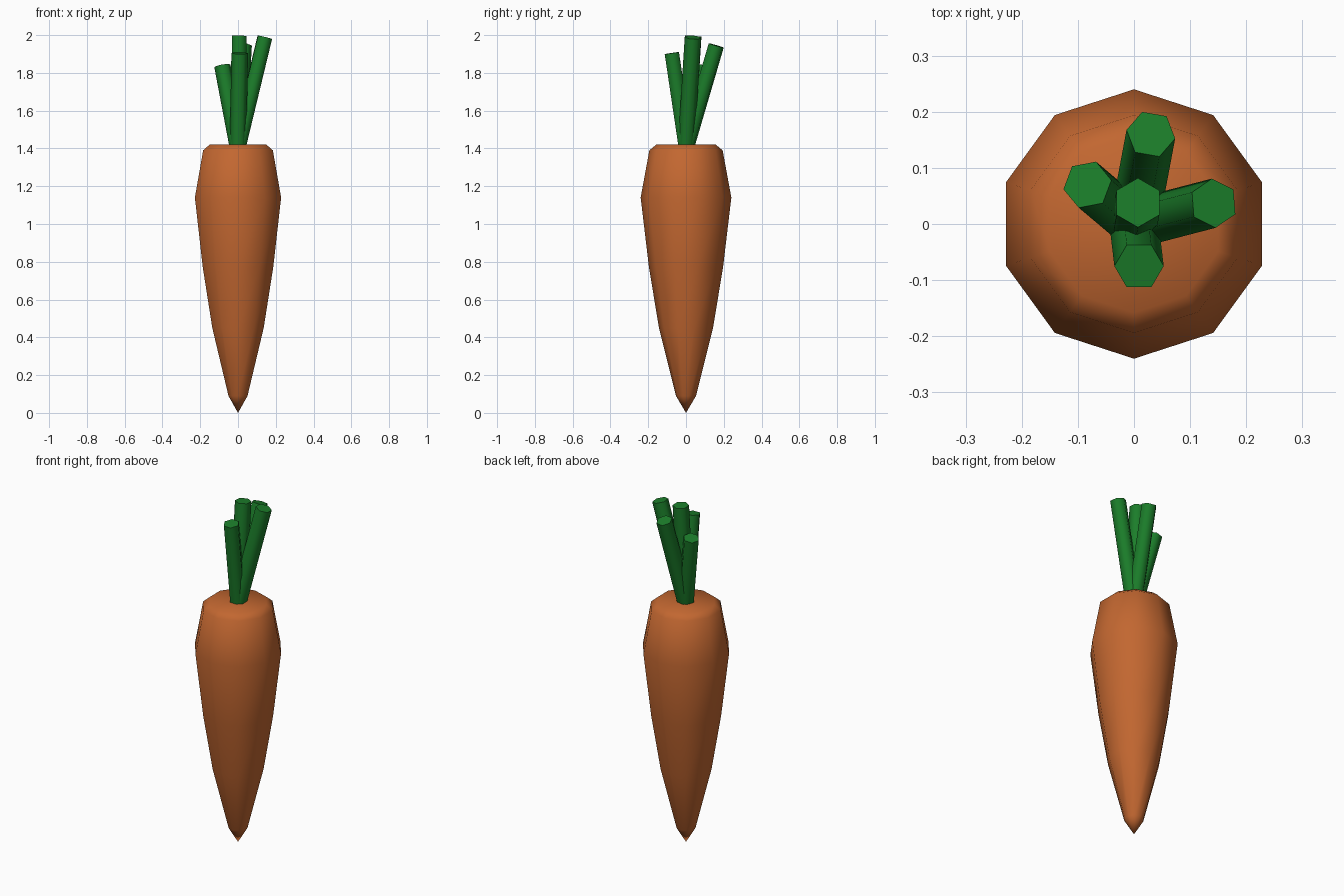
import bpy, bmesh, math
from mathutils import Vector

if "Cube" in bpy.data.objects:
    bpy.data.objects.remove(bpy.data.objects["Cube"])


def material(name, color):
    m = bpy.data.materials.new(name)
    m.diffuse_color = (*color, 1)
    m.use_nodes = True
    m.node_tree.nodes["Principled BSDF"].inputs["Base Color"].default_value = m.diffuse_color
    return m


def add_object(name, bm, mat, angle):
    bmesh.ops.recalc_face_normals(bm, faces=bm.faces)
    mesh = bpy.data.meshes.new(name)
    bm.to_mesh(mesh)
    bm.free()
    mesh.materials.append(mat)
    ob = bpy.data.objects.new(name, mesh)
    bpy.context.collection.objects.link(ob)
    bpy.ops.object.select_all(action='DESELECT')
    ob.select_set(True)
    bpy.context.view_layer.objects.active = ob
    bpy.ops.object.shade_smooth_by_angle(angle=math.radians(angle))
    return ob


orange = material("orange", (0.54, 0.135, 0.03))
green = material("green", (0.011, 0.205, 0.023))

# Root: ten-sided lathe of a (radius, height) profile, pointed tip, flat crown
SIDES = 10
profile = [(0.053, 0.09), (0.143, 0.45), (0.196, 0.77),
           (0.24, 1.14), (0.194, 1.39), (0.158, 1.42)]
bm = bmesh.new()
rings = []
for r, z in profile:
    angles = [math.pi / 2 + math.tau * i / SIDES for i in range(SIDES)]
    rings.append([bm.verts.new((r * math.cos(a), r * math.sin(a), z)) for a in angles])
tip = bm.verts.new((0, 0, 0))
for i in range(SIDES):
    j = (i + 1) % SIDES
    bm.faces.new((tip, rings[0][j], rings[0][i]))
    for low, high in zip(rings, rings[1:]):
        bm.faces.new((low[i], low[j], high[j], high[i]))
bm.faces.new(rings[-1])
add_object("carrot_root", bm, orange, 70)

# Stems: six-sided rods fanning out from the crown (top centre, twist in degrees)
stems = [((0.007, 0.038, 1.995), 90), ((0.142, 0.037, 1.988), 94),
         ((0.03, 0.16, 1.945), 50), ((-0.083, 0.07, 1.838), 10),
         ((0.009, -0.075, 1.905), 0)]
base = Vector((0, 0, 1.40))
for n, (top, twist) in enumerate(stems, 1):
    axis = Vector(top) - base
    turn = Vector((0, 0, 1)).rotation_difference(axis)
    bm = bmesh.new()
    ends = []
    for h in (0, axis.length):
        ring = []
        for k in range(6):
            a = math.radians(twist + 60 * k)
            p = Vector((0.044 * math.cos(a), 0.044 * math.sin(a), h))
            ring.append(bm.verts.new(base + turn @ p))
        ends.append(ring)
    for k in range(6):
        m = (k + 1) % 6
        bm.faces.new((ends[0][k], ends[0][m], ends[1][m], ends[1][k]))
    bm.faces.new(ends[0])
    bm.faces.new(ends[1])
    add_object(f"stem_{n}", bm, green, 65)
